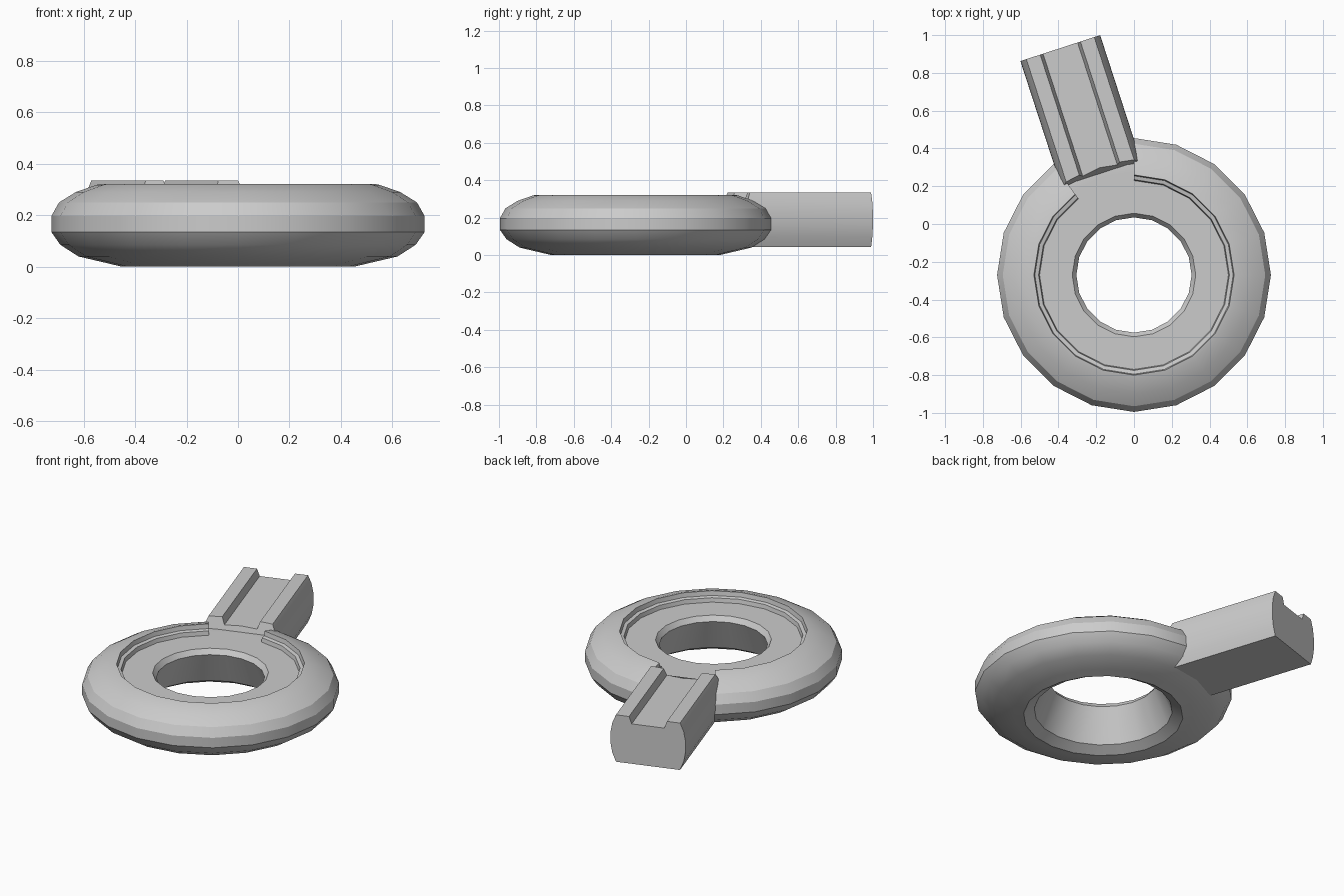
import bpy, bmesh, math
from mathutils import Vector

if "Cube" in bpy.data.objects:
    bpy.data.objects.remove(bpy.data.objects["Cube"])

CENTRE = Vector((0, -0.27, 0))
SIDES = 20
FLOOR = 0.265


def finish(name, bm, angle):
    bmesh.ops.remove_doubles(bm, verts=bm.verts, dist=0.0005)
    bmesh.ops.recalc_face_normals(bm, faces=bm.faces)
    mesh = bpy.data.meshes.new(name)
    bm.to_mesh(mesh)
    bm.free()
    obj = bpy.data.objects.new(name, mesh)
    bpy.context.collection.objects.link(obj)
    bpy.ops.object.select_all(action='DESELECT')
    obj.select_set(True)
    bpy.context.view_layer.objects.active = obj
    bpy.ops.object.shade_smooth_by_angle(angle=math.radians(angle))
    return obj


def bridge(bm, a, b):
    n = len(a)
    for i in range(n):
        bm.faces.new((a[i], a[(i + 1) % n], b[(i + 1) % n], b[i]))


# Ring: lathe profile (radius, z), with a stepped rim on top
profile = [(0.45, 0), (0.505, 0.013), (0.62, 0.04), (0.69, 0.085),
           (0.725, 0.135), (0.725, 0.197), (0.695, 0.25), (0.63, 0.29),
           (0.52 + 0.03, 0.318), (0.53, 0.322), (0.525, 0.295), (0.505, 0.29),
           (0.50, FLOOR), (0.327, FLOOR), (0.305, 0.235), (0.39, 0.035)]
# the rim is cut down to the floor in the two segments below the arm
lowered = [(r, min(z, FLOOR)) for r, z in profile]
columns = [(126 + 18 * i, profile) for i in range(SIDES - 1)]
columns += [(90 + 18 * i, lowered) for i in range(3)]

bm = bmesh.new()
loops = []
for deg, prof in columns:
    a = math.radians(deg)
    loops.append([bm.verts.new(CENTRE + Vector((r * math.cos(a), r * math.sin(a), z)))
                  for r, z in prof])
for i in range(len(loops)):
    bridge(bm, loops[i], loops[(i + 1) % len(loops)])
finish("ring", bm, 28)

# Arm: grooved bar with bulging sides, running out radially at 108 degrees
half = [(0.096, 0.29), (0.112, 0.334), (0.189, 0.334), (0.21, 0.285),
        (0.221, 0.225), (0.222, 0.16), (0.211, 0.098), (0.189, 0.042)]
section = [(0, 0.29)] + half + [(0, 0.042)] + [(-u, z) for u, z in reversed(half)]
out = Vector((math.cos(math.radians(108)), math.sin(math.radians(108)), 0))
side = Vector((out.y, -out.x, 0))

bm = bmesh.new()
inner, outer = [], []
for u, z in section:
    start = 0.61 - 0.158 * abs(u) - 0.3 * (0.334 - z)
    base = CENTRE + side * u + Vector((0, 0, z))
    inner.append(bm.verts.new(base + out * start))
    outer.append(bm.verts.new(base + out * 1.263))
bridge(bm, inner, outer)
bm.faces.new(inner)
bm.faces.new(outer)
finish("arm", bm, 28)
